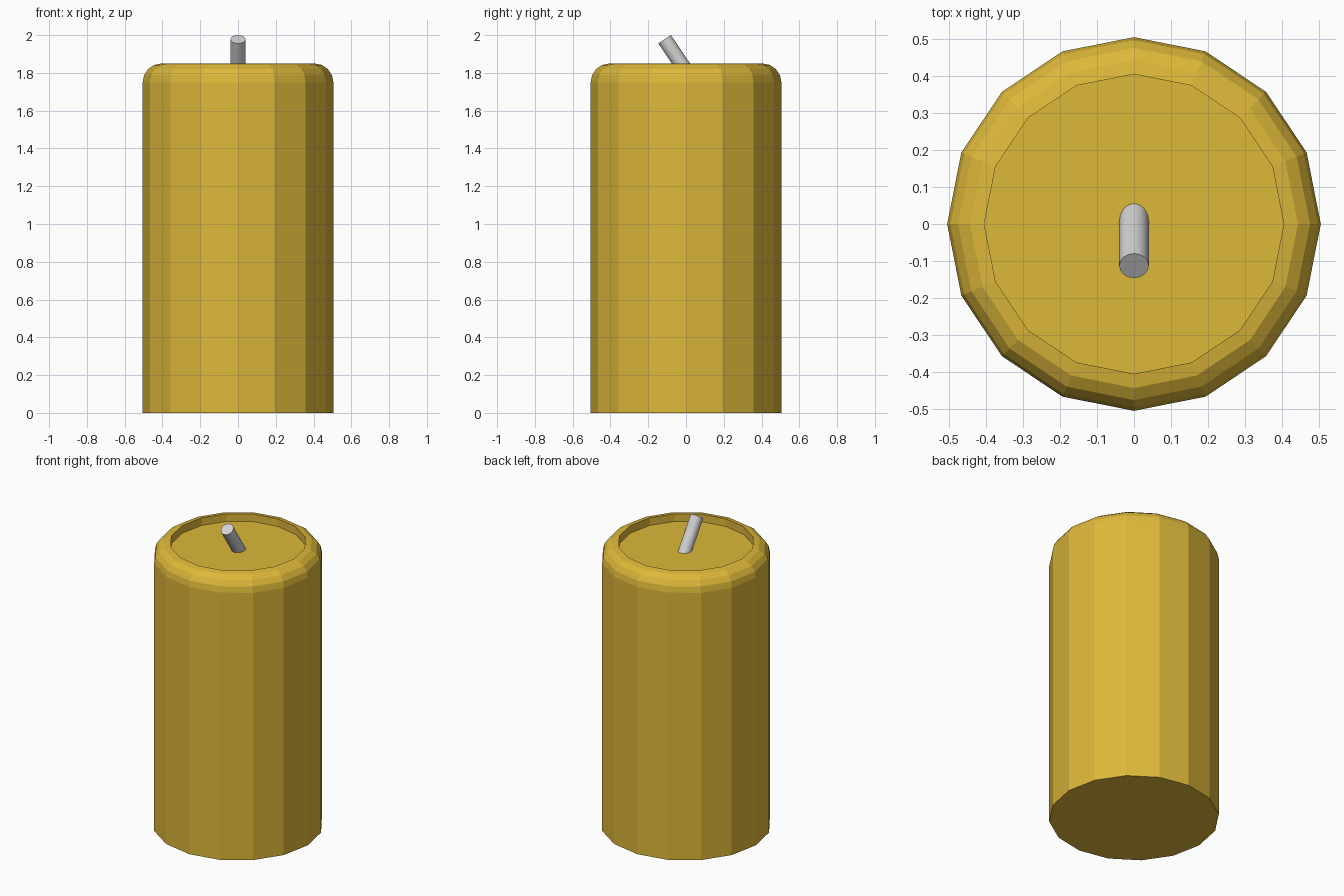
import bpy, bmesh, math
from mathutils import Vector

if "Cube" in bpy.data.objects:
    bpy.data.objects.remove(bpy.data.objects["Cube"])


def material(name, rgb):
    m = bpy.data.materials.new(name)
    m.diffuse_color = (*rgb, 1)
    m.use_nodes = True
    m.node_tree.nodes["Principled BSDF"].inputs["Base Color"].default_value = m.diffuse_color
    return m


def mesh_object(name, bm, mat):
    bmesh.ops.recalc_face_normals(bm, faces=bm.faces)
    me = bpy.data.meshes.new(name)
    bm.to_mesh(me)
    bm.free()
    me.materials.append(mat)
    ob = bpy.data.objects.new(name, me)
    bpy.context.collection.objects.link(ob)
    return ob


def lathe(profile, sides):
    """Closed solid of revolution with flat end caps."""
    bm = bmesh.new()
    rings = []
    for r, z in profile:
        angles = [2 * math.pi * i / sides for i in range(sides)]
        rings.append([bm.verts.new((r * math.cos(a), r * math.sin(a), z)) for a in angles])
    for low, high in zip(rings, rings[1:]):
        for i in range(sides):
            j = (i + 1) % sides
            bm.faces.new((low[i], low[j], high[j], high[i]))
    bm.faces.new(rings[0])
    bm.faces.new(rings[-1])
    return bm


wax = material("golden wax", (0.73, 0.48, 0.042))
grey = material("light grey wick", (0.65, 0.65, 0.65))

# Wax body: straight wall, rounded shoulder, sunken flat top
RADIUS, TOP, ROUND, FLOOR = 0.505, 1.85, 0.1, 1.80
profile = [(RADIUS, 0)]
for k in range(5):
    a = math.radians(22.5 * k)
    profile.append((RADIUS - ROUND + ROUND * math.cos(a), TOP - ROUND + ROUND * math.sin(a)))
profile.append((RADIUS - ROUND, FLOOR))
mesh_object("candle_body", lathe(profile, 16), wax)

# Wick: thin cylinder leaning forward, its foot buried in the wax
tilt, length = math.radians(34), 0.27
wick = mesh_object("wick", lathe([(0.04, -length), (0.04, 0)], 16), grey)
wick.location = Vector((0, -0.113, 1.978))
wick.rotation_euler = (tilt, 0, 0)
bpy.context.view_layer.objects.active = wick
wick.select_set(True)
bpy.ops.object.shade_smooth_by_angle(angle=math.radians(30))
